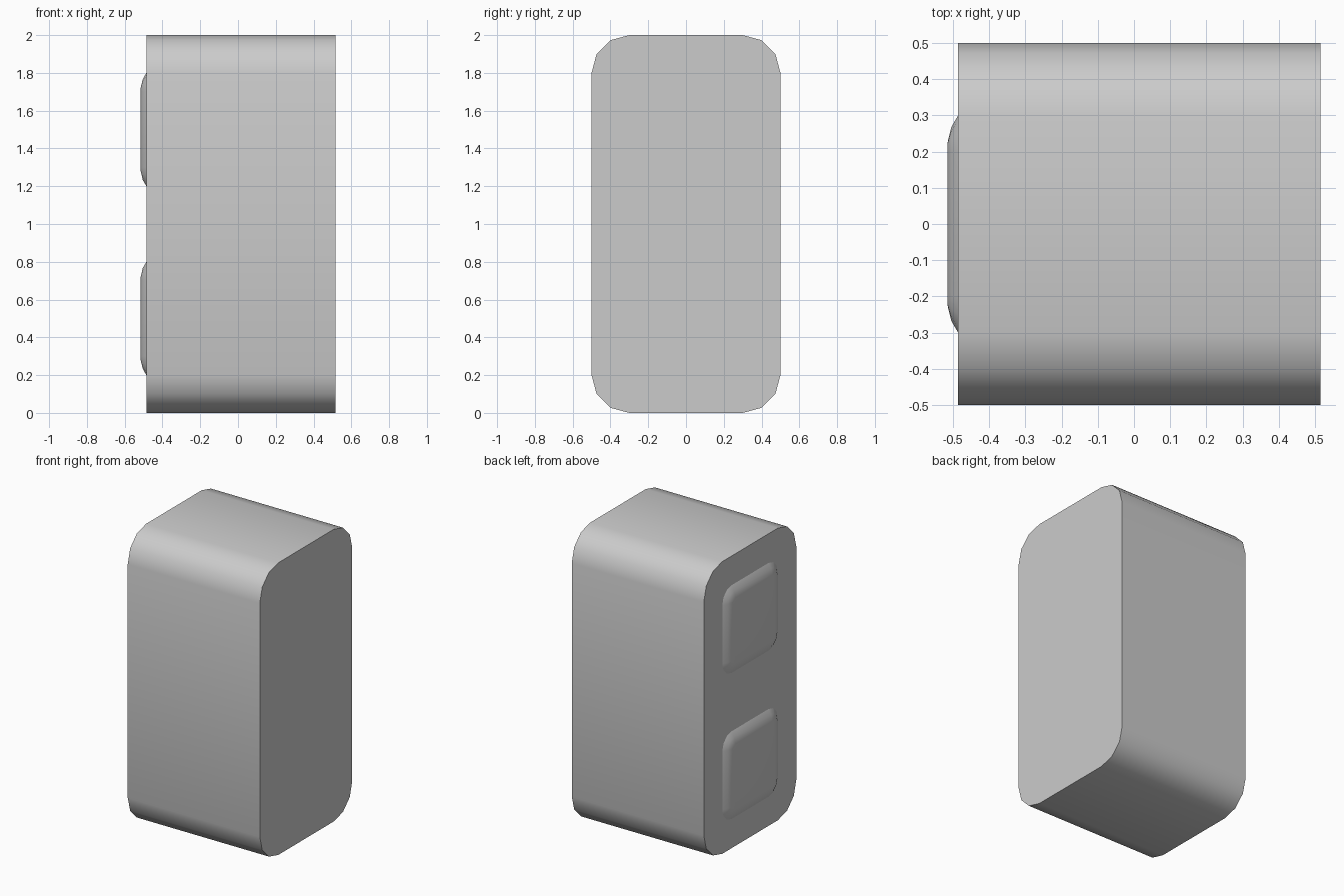
import bpy, bmesh, math

if "Cube" in bpy.data.objects:
    bpy.data.objects.remove(bpy.data.objects["Cube"])


def ring(bm, x, zc, half_y, half_z, radius, segs=3):
    """Rounded rectangle of vertices in the plane at x."""
    verts = []
    for k, (sy, sz) in enumerate([(1, 1), (-1, 1), (-1, -1), (1, -1)]):
        for i in range(segs + 1):
            a = math.radians(90 * k + 90 * i / segs)
            verts.append(bm.verts.new((
                x,
                sy * (half_y - radius) + radius * math.cos(a),
                zc + sz * (half_z - radius) + radius * math.sin(a))))
    return verts


def loft(name, zc, sections, cap_start):
    """Join rounded-rectangle sections (x, half_y, half_z, radius)."""
    bm = bmesh.new()
    rings = [ring(bm, x, zc, hy, hz, r) for x, hy, hz, r in sections]
    n = len(rings[0])
    for a, b in zip(rings, rings[1:]):
        for i in range(n):
            j = (i + 1) % n
            bm.faces.new((a[i], a[j], b[j], b[i]))
    bm.faces.new(rings[-1])
    if cap_start:
        bm.faces.new(rings[0])
    bmesh.ops.recalc_face_normals(bm, faces=bm.faces)
    # An open shell must face outward, towards -x
    bm.normal_update()
    cap = min(bm.faces, key=lambda f: f.calc_center_median().x)
    if cap.normal.x > 0:
        bmesh.ops.reverse_faces(bm, faces=bm.faces)
    mesh = bpy.data.meshes.new(name)
    bm.to_mesh(mesh)
    bm.free()
    obj = bpy.data.objects.new(name, mesh)
    bpy.context.collection.objects.link(obj)
    bpy.ops.object.select_all(action='DESELECT')
    obj.select_set(True)
    bpy.context.view_layer.objects.active = obj
    bpy.ops.object.shade_smooth_by_angle(angle=math.radians(40))
    return obj


# Main block with rounded long edges
FACE_X = -0.485
loft("body", 1.0, [(0.515, 0.5, 1.0, 0.2), (FACE_X, 0.5, 1.0, 0.2)], True)

# Two soft raised pads on the -x side, each (depth, inset)
PAD_STEPS = [(0, 0), (0.019, 0.033), (0.030, 0.078)]
for label, z in (("lower_pad", 0.5), ("upper_pad", 1.5)):
    loft(label, z, [(FACE_X - d, 0.3 - s, 0.3 - s, 0.1 - s)
                    for d, s in PAD_STEPS], False)
